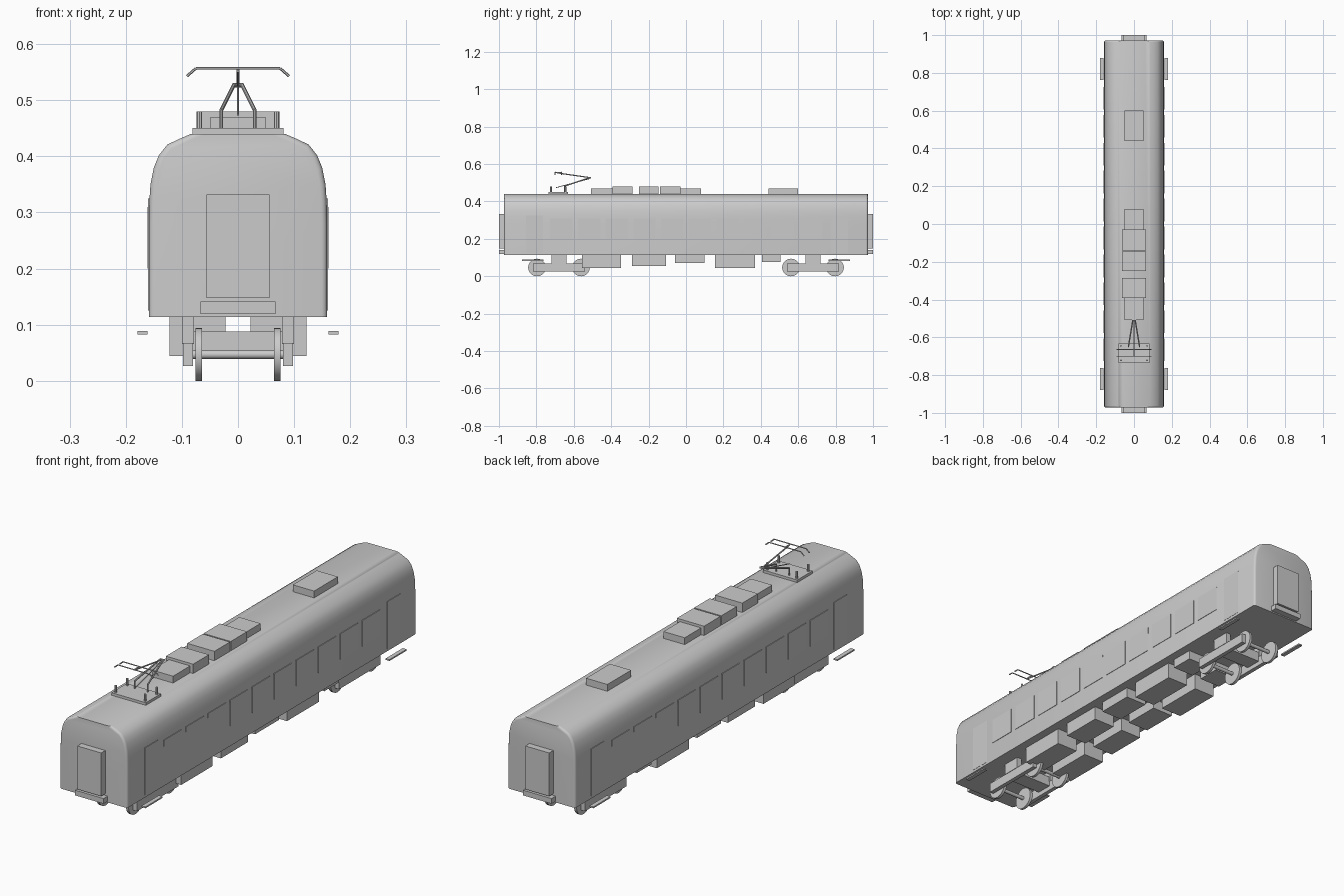
import bpy, bmesh, math
from mathutils import Vector

if "Cube" in bpy.data.objects:
    bpy.data.objects.remove(bpy.data.objects["Cube"])


def finish(name, bm, smooth=False):
    bmesh.ops.recalc_face_normals(bm, faces=bm.faces)
    me = bpy.data.meshes.new(name)
    bm.to_mesh(me)
    bm.free()
    ob = bpy.data.objects.new(name, me)
    bpy.context.collection.objects.link(ob)
    if smooth:
        bpy.context.view_layer.objects.active = ob
        ob.select_set(True)
        bpy.ops.object.shade_smooth_by_angle(angle=math.radians(35))
        ob.select_set(False)
    return ob


def box(name, x0, x1, y0, y1, z0, z1):
    bm = bmesh.new()
    bmesh.ops.create_cube(bm, size=1)
    for v in bm.verts:
        v.co = Vector((x0 if v.co.x < 0 else x1,
                       y0 if v.co.y < 0 else y1,
                       z0 if v.co.z < 0 else z1))
    return finish(name, bm)


def pair(name, x0, x1, *rest):
    box(name + "_right", x0, x1, *rest)
    box(name + "_left", -x1, -x0, *rest)


def rod(name, a, b, r, sides=8):
    a, b = Vector(a), Vector(b)
    bm = bmesh.new()
    bmesh.ops.create_cone(bm, cap_ends=True, segments=sides, radius1=r,
                          radius2=r, depth=(b - a).length)
    rot = (b - a).to_track_quat('Z', 'Y')
    for v in bm.verts:
        v.co = rot @ v.co + (a + b) / 2
    return finish(name, bm, True)


# Car body: extruded cross-section with softly rounded end corners
half = [(0.159, 0.114), (0.159, 0.28), (0.158, 0.32), (0.156, 0.35),
        (0.15, 0.38), (0.141, 0.402), (0.126, 0.421), (0.105, 0.431),
        (0.084, 0.44)]
section = half + [(-x, z) for x, z in reversed(half)]
bm = bmesh.new()
face = bm.faces.new([bm.verts.new((x, -0.972, z)) for x, z in section])
ext = bmesh.ops.extrude_face_region(bm, geom=[face], use_keep_orig=True)
for v in ext["geom"]:
    if isinstance(v, bmesh.types.BMVert):
        v.co.y = 0.972
ends = []
for e in bm.edges:
    p, q = e.verts[0].co, e.verts[1].co
    m = (p + q) / 2
    if abs(p.y - q.y) < 0.01 and abs(m.x) > 0.09:
        ends.append(e)
bmesh.ops.recalc_face_normals(bm, faces=bm.faces)
bmesh.ops.bevel(bm, geom=ends, offset=0.01, segments=3, profile=0.5,
                affect='EDGES')
finish("car_body", bm, True)

# End gangway doors and buffer plates
for s, end in ((-1, "front"), (1, "back")):
    y0, y1 = sorted((s * 0.96, s))
    box(end + "_gangway", -0.056, 0.056, y0, y1, 0.148, 0.332)
    box(end + "_buffer_plate", -0.067, 0.067, y0, y1, 0.119, 0.141)

# Side windows and doors
for i in range(10):
    y = (i - 4.5) * 0.148
    pair("window", 0.15, 0.161, y - 0.06, y + 0.06, 0.2, 0.31)
for y in (-0.81, 0.82):
    pair("door", 0.15, 0.16, y - 0.045, y + 0.045, 0.125, 0.325)

# Door steps
for y in (-0.82, 0.82):
    pair("step", 0.161, 0.179, y - 0.058, y + 0.058, 0.083, 0.089)

# Underfloor equipment boxes
for y0, y1, z in ((-0.556, -0.347, 0.044), (-0.289, -0.107, 0.055),
                  (-0.06, 0.10, 0.07), (0.155, 0.37, 0.044),
                  (0.406, 0.505, 0.075)):
    pair("equipment_box", 0.022, 0.122, y0, y1, z, 0.116)

# Bogies
for c in (-0.679, 0.679):
    pair("bogie_frame", 0.08, 0.098, c - 0.14, c + 0.14, 0.026, 0.067)
    pair("bogie_spring", 0.078, 0.1, c - 0.04, c + 0.04, 0.066, 0.116)
    box("bogie_bolster", -0.08, 0.08, c - 0.035, c + 0.035, 0.045, 0.088)
    for y in (c - 0.118, c + 0.118):
        rod("axle", (-0.085, y, 0.047), (0.085, y, 0.047), 0.008, 12)
        for s in (-1, 1):
            rod("wheel", (s * 0.064, y, 0.047), (s * 0.076, y, 0.047), 0.047, 28)

# Roof equipment
for w, y0, y1, z in ((0.05, 0.44, 0.6, 0.469), (0.05, -0.03, 0.08, 0.469),
                     (0.064, -0.14, -0.03, 0.48), (0.064, -0.25, -0.146, 0.48),
                     (0.064, -0.393, -0.287, 0.48), (0.05, -0.508, -0.393, 0.469)):
    box("roof_unit", -w, w, y0, y1, 0.435, z)

# Pantograph base with insulator posts
box("pantograph_base", -0.081, 0.081, -0.735, -0.632, 0.438, 0.451)
for y in (-0.722, -0.645):
    for x in (-0.069, 0.069):
        rod("insulator", (x, y, 0.449), (x, y, 0.48), 0.005)

# Pantograph arms: twin lower arms, centre rod, upper arm
for s in (-1, 1):
    rod("lower_arm", (s * 0.03, -0.65, 0.482), (s * 0.007, -0.512, 0.528), 0.0035)
    rod("arm_mount", (s * 0.03, -0.65, 0.449), (s * 0.03, -0.65, 0.484), 0.003)
rod("centre_rod", (0, -0.695, 0.474), (0, -0.515, 0.522), 0.002)
rod("upper_arm", (0, -0.51, 0.527), (0, -0.69, 0.553), 0.003)
rod("knee", (-0.01, -0.511, 0.527), (0.01, -0.511, 0.527), 0.004)

# Collector head with drooping horns
for y in (-0.7, -0.665):
    pts = [(-0.091, y, 0.543), (-0.075, y, 0.557), (0.075, y, 0.557),
           (0.091, y, 0.543)]
    for a, b in zip(pts, pts[1:]):
        rod("collector_bar", a, b, 0.0025, 6)
rod("head_link", (0, -0.7, 0.555), (0, -0.665, 0.555), 0.003)
